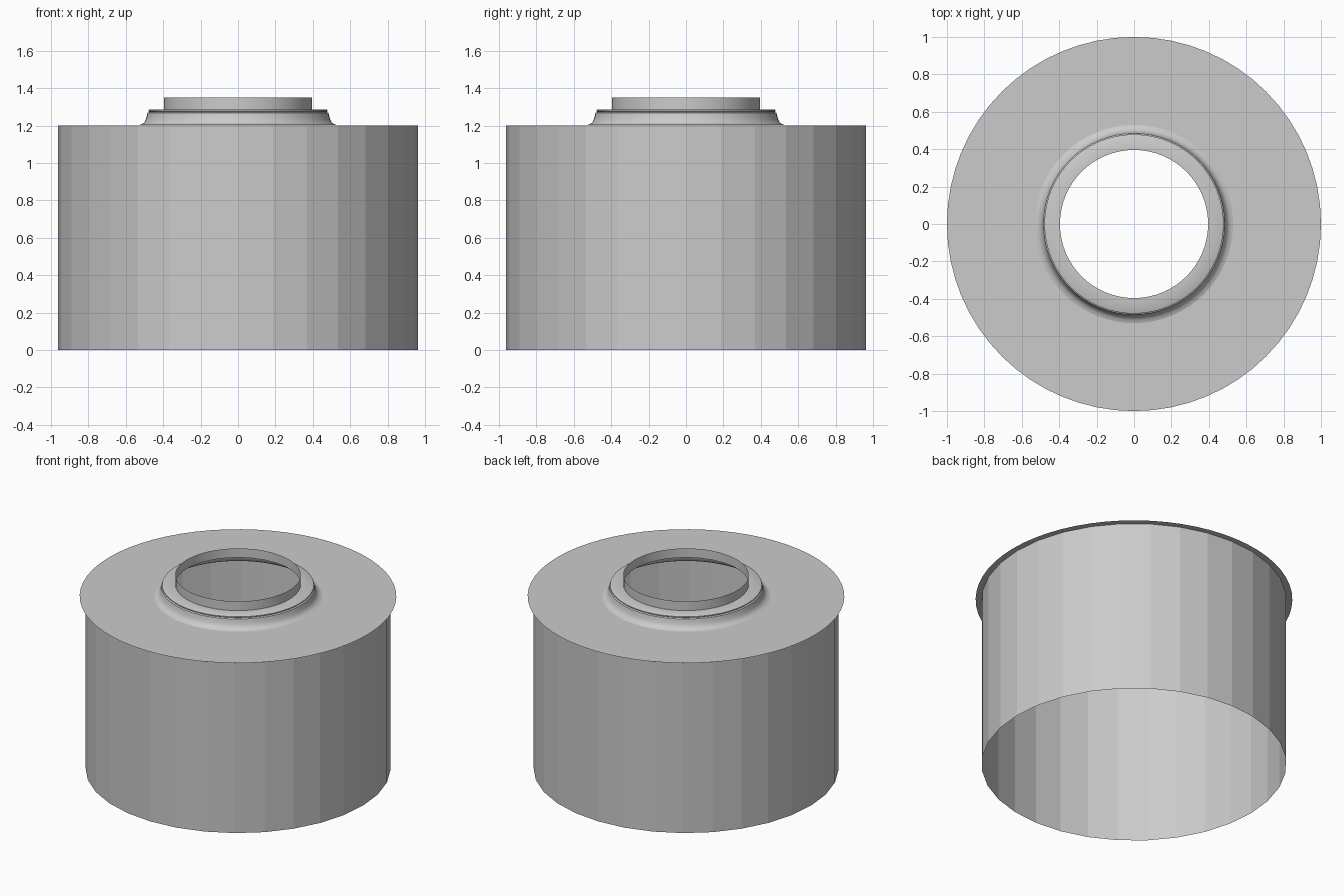
import bpy, bmesh, math

if "Cube" in bpy.data.objects:
    bpy.data.objects.remove(bpy.data.objects["Cube"])

grey = bpy.data.materials.new("plain_grey")
grey.diffuse_color = (0.6, 0.6, 0.6, 1)
grey.use_nodes = True
grey.node_tree.nodes["Principled BSDF"].inputs["Base Color"].default_value = grey.diffuse_color


def revolve(name, profile, sides, smooth_angle=None):
    """Spin an open (radius, height) profile around z, normals outward."""
    bm = bmesh.new()
    rings = []
    for r, z in profile:
        rings.append([bm.verts.new((r * math.cos(2 * math.pi * i / sides),
                                    r * math.sin(2 * math.pi * i / sides), z))
                      for i in range(sides)])
    for low, high in zip(rings, rings[1:]):
        for i in range(sides):
            j = (i + 1) % sides
            bm.faces.new((low[i], low[j], high[j], high[i]))
    mesh = bpy.data.meshes.new(name)
    bm.to_mesh(mesh)
    bm.free()
    mesh.materials.append(grey)
    obj = bpy.data.objects.new(name, mesh)
    bpy.context.collection.objects.link(obj)
    if smooth_angle:
        bpy.ops.object.select_all(action='DESELECT')
        obj.select_set(True)
        bpy.context.view_layer.objects.active = obj
        bpy.ops.object.shade_smooth_by_angle(angle=math.radians(smooth_angle))
    return obj


# Faceted drum wall, open at the bottom
revolve("drum_wall", [(0.963, 0), (0.963, 1.2)], 32)

# Thin lid overhanging the wall, with a central opening
revolve("lid", [(1.0, 1.202), (0.53, 1.202)], 64)

# Flared neck, lip and flat shoulder
revolve("neck", [(0.53, 1.202), (0.515, 1.207), (0.502, 1.216), (0.493, 1.232),
                 (0.488, 1.25), (0.484, 1.268), (0.474, 1.272), (0.479, 1.276),
                 (0.479, 1.282), (0.472, 1.286), (0.396, 1.286)], 64, 35)

# Open collar tube on top
revolve("collar", [(0.396, 1.286), (0.396, 1.35)], 64, 35)
